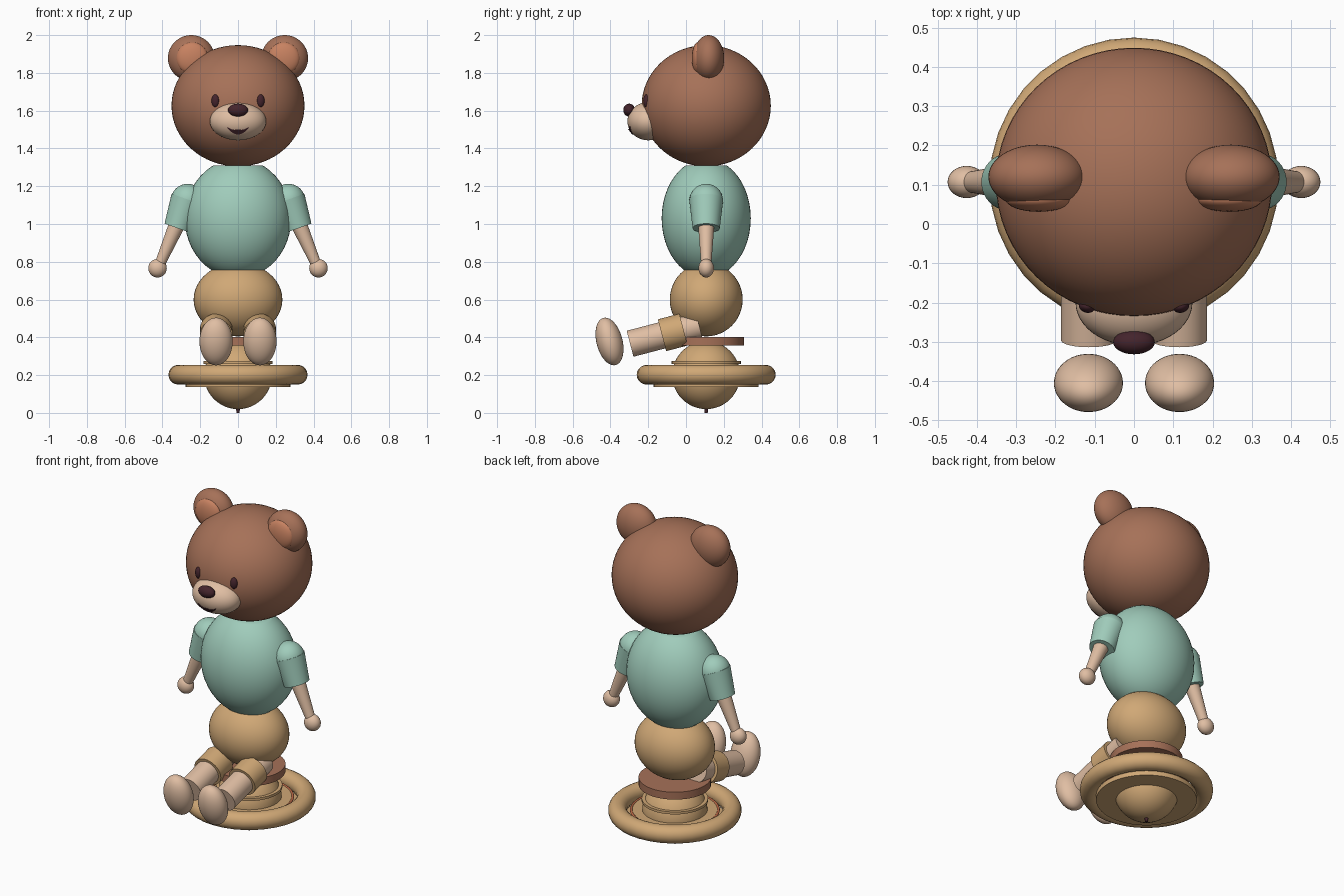
import bpy, bmesh, math
from mathutils import Vector, Matrix

if "Cube" in bpy.data.objects:
    bpy.data.objects.remove(bpy.data.objects["Cube"])

CY = 0.107  # y of the figure's vertical axis


def material(name, rgb):
    m = bpy.data.materials.new(name)
    m.diffuse_color = (*[(c / 255 / 12.92 if c < 11 else ((c / 255 + .055) / 1.055) ** 2.4) for c in rgb], 1)
    m.use_nodes = True
    m.node_tree.nodes["Principled BSDF"].inputs["Base Color"].default_value = m.diffuse_color
    return m


BROWN = material("fur brown", (166, 113, 88))
EAR = material("inner ear orange", (200, 130, 97))
SHIRT = material("shirt mint", (160, 204, 187))
TAN = material("wood tan", (208, 168, 118))
SKIN = material("cream", (224, 190, 163))
DARK = material("dark plum", (68, 36, 44))
RIM = material("rim orange", (188, 104, 70))


def finish(name, bm, mat):
    me = bpy.data.meshes.new(name)
    bmesh.ops.recalc_face_normals(bm, faces=bm.faces[:])
    bm.to_mesh(me)
    bm.free()
    ob = bpy.data.objects.new(name, me)
    bpy.context.collection.objects.link(ob)
    me.materials.append(mat)
    bpy.ops.object.select_all(action='DESELECT')
    ob.select_set(True)
    bpy.context.view_layer.objects.active = ob
    bpy.ops.object.shade_smooth_by_angle(angle=math.radians(40))
    return ob


def ellipsoid(name, c, r, mat, tilt=(0, 'X'), cut=None, seg=48):
    """Ball scaled to radii r; cut = half height of a truncated ball."""
    bm = bmesh.new()
    bmesh.ops.create_uvsphere(bm, u_segments=seg, v_segments=seg // 2, radius=1)
    bmesh.ops.scale(bm, vec=r, verts=bm.verts)
    if cut:
        for s in (1, -1):
            g = bm.verts[:] + bm.edges[:] + bm.faces[:]
            res = bmesh.ops.bisect_plane(bm, geom=g, plane_co=(0, 0, s * cut), plane_no=(0, 0, s), clear_outer=True)
            bmesh.ops.contextual_create(bm, geom=[e for e in res['geom_cut'] if isinstance(e, bmesh.types.BMEdge)])
    bmesh.ops.transform(bm, matrix=Matrix.Translation(c) @ Matrix.Rotation(tilt[0], 4, tilt[1]), verts=bm.verts)
    return finish(name, bm, mat)


def cone(name, a, b, ra, rb, mat, seg=40):
    """Tapered cylinder from point a to point b."""
    a, b = Vector(a), Vector(b)
    bm = bmesh.new()
    bmesh.ops.create_cone(bm, cap_ends=True, segments=seg, radius1=ra, radius2=rb, depth=(b - a).length)
    rot = (b - a).to_track_quat('Z', 'Y').to_matrix().to_4x4()
    bmesh.ops.transform(bm, matrix=Matrix.Translation((a + b) / 2) @ rot, verts=bm.verts)
    return finish(name, bm, mat)


def disc(name, z0, z1, r, mat):
    return cone(name, (0, CY, z0), (0, CY, z1), r, r, mat, 48)


def ring(name, z, major, minor, mat, n=36, k=20):
    bm = bmesh.new()
    rows = []
    for i in range(n):
        t = math.tau * i / n
        row = []
        for j in range(k):
            p = math.tau * j / k
            q = major + minor * math.cos(p)
            row.append(bm.verts.new((q * math.cos(t), CY + q * math.sin(t), z + minor * math.sin(p))))
        rows.append(row)
    for i in range(n):
        for j in range(k):
            u, v = rows[i], rows[(i + 1) % n]
            bm.faces.new((u[j], v[j], v[(j + 1) % k], u[(j + 1) % k]))
    return finish(name, bm, mat)


# spinning base
cone("tip", (0, CY, 0), (0, CY, 0.04), 0.008, 0.012, DARK, 16)
ellipsoid("base_ball", (0, CY, 0.2), (0.18, 0.18, 0.18), TAN)
disc("base_plate", 0.137, 0.165, 0.278, TAN)
disc("base_step", 0.16, 0.205, 0.238, TAN)
ring("plate_rim", 0.203, 0.241, 0.007, RIM, 48, 10)
disc("collar", 0.26, 0.275, 0.183, TAN)
ring("base_ring", 0.202, 0.316, 0.052, TAN)
disc("seat", 0.358, 0.403, 0.2, BROWN)

# body and head
ellipsoid("trousers", (0, CY, 0.6), (0.235, 0.193, 0.195), TAN)
ellipsoid("shirt", (0, CY, 1.03), (0.282, 0.236, 0.316), SHIRT, cut=0.28)
ellipsoid("head", (0, CY, 1.626), (0.352, 0.342, 0.321), BROWN, seg=64)

# face
MC, MR = Vector((0, -0.2, 1.544)), Vector((0.149, 0.11, 0.101))
ellipsoid("muzzle", MC, MR, SKIN)
ellipsoid("nose", (0, -0.301, 1.603), (0.053, 0.031, 0.034), DARK, seg=32)


def on_muzzle(x, z, lift):
    d = max(0, 1 - (x / MR.x) ** 2 - ((z - MC.z) / MR.z) ** 2)
    return (x, MC.y - MR.y * math.sqrt(d) - lift, z)


# smiling mouth: a thin strip wrapped on the muzzle
bm = bmesh.new()
cols = []
for i in range(25):
    x = -0.06 + 0.005 * i
    u = abs(x) / 0.06
    low = 1.474 + 0.04 * u * u
    high = low + 0.001 + 0.027 * (1 - u) ** 0.8
    cols.append([bm.verts.new(on_muzzle(x, z, l)) for z, l in
                 ((low, 0.006), (high, 0.006), (high, -0.004), (low, -0.004))])
for a, b in zip(cols, cols[1:]):
    for j in range(4):
        bm.faces.new((a[j], b[j], b[(j + 1) % 4], a[(j + 1) % 4]))
bm.faces.new(cols[0])
bm.faces.new(cols[-1])
finish("mouth", bm, DARK)

# paired parts
for side, s in (("left", -1), ("right", 1)):
    ellipsoid(side + "_eye", (0.12 * s, -0.21, 1.652), (0.021, 0.016, 0.034), DARK, (0.3 * s, 'Z'), seg=24)
    ellipsoid(side + "_ear", (0.247 * s, 0.12, 1.878), (0.124, 0.082, 0.122), BROWN)
    ellipsoid(side + "_inner_ear", (0.243 * s, 0.063, 1.878), (0.084, 0.032, 0.084), EAR, seg=32)

    # arm
    ellipsoid(side + "_shoulder", (0.267 * s, CY, 1.124), (0.089, 0.089, 0.089), SHIRT, seg=32)
    cone(side + "_sleeve", (0.267 * s, CY, 1.13), (0.321 * s, CY, 0.978), 0.09, 0.072, SHIRT)
    cone(side + "_arm", (0.3 * s, CY, 1.05), (0.415 * s, CY, 0.785), 0.047, 0.027, SKIN)
    ellipsoid(side + "_hand", (0.426 * s, CY, 0.766), (0.049, 0.041, 0.049), SKIN, seg=32)

    # leg, stretched forward
    x = 0.115 * s
    cone(side + "_leg", (x, 0.07, 0.462), (x, -0.296, 0.366), 0.071, 0.071, SKIN)
    cone(side + "_trouser_cuff", (x, -0.013, 0.441), (x, -0.127, 0.411), 0.087, 0.087, TAN)
    ellipsoid(side + "_foot", (x * 1.01, -0.405, 0.378), (0.088, 0.069, 0.129), SKIN, (math.radians(14.5), 'X'))
